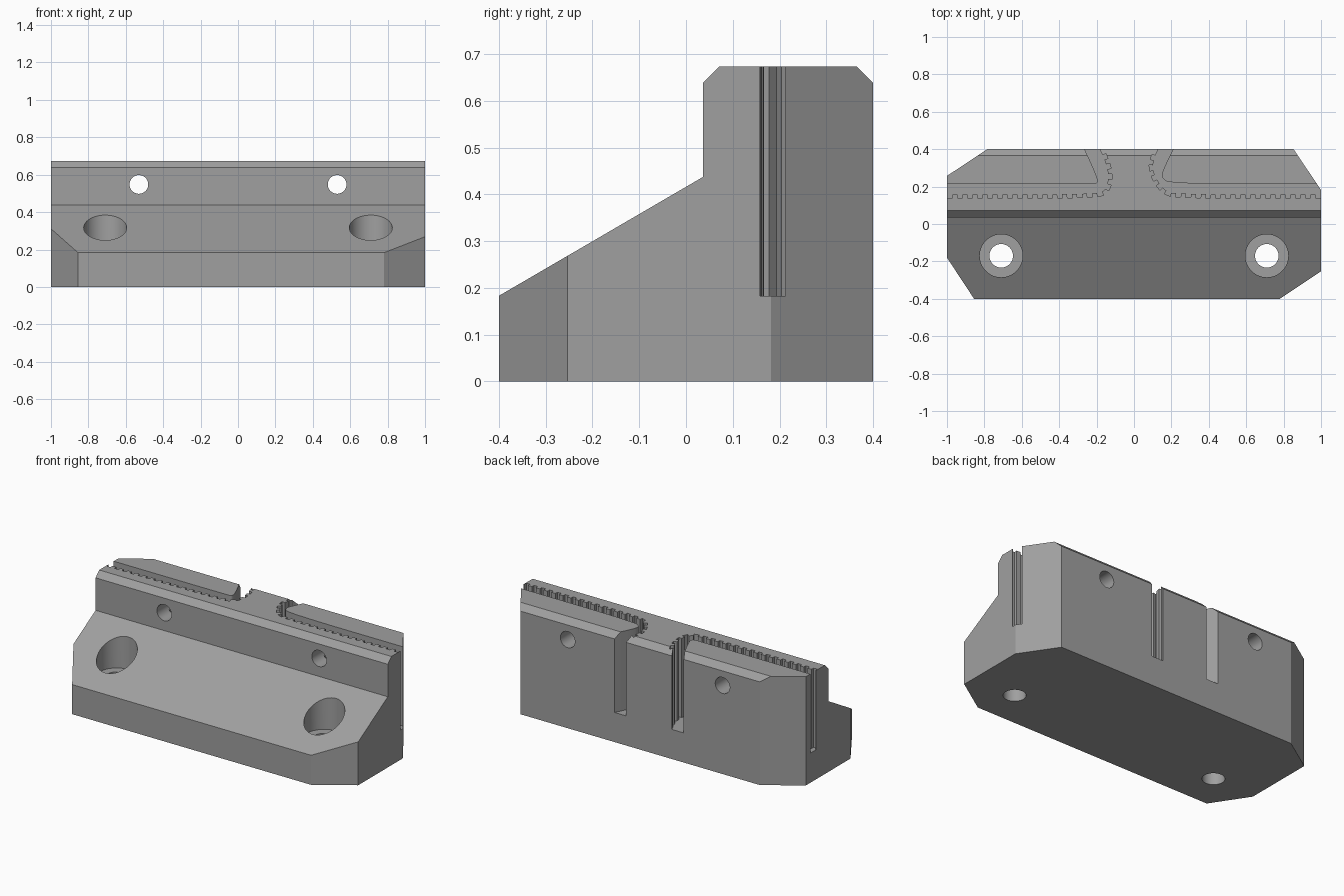
import bpy, bmesh, math
from mathutils import Vector, Matrix

if "Cube" in bpy.data.objects:
    bpy.data.objects.remove(bpy.data.objects["Cube"])

SLOT_FLOOR = 0.183
PITCH, TOOTH = 0.0533, 0.02


def prism(name, pts, lift, start, depth):
    """Extrude a 2D outline; lift maps (a, b, height) to 3D."""
    bm = bmesh.new()
    lo = [bm.verts.new(lift(a, b, start)) for a, b in pts]
    hi = [bm.verts.new(lift(a, b, start + depth)) for a, b in pts]
    bm.faces.new(lo)
    bm.faces.new(hi)
    n = len(pts)
    for i in range(n):
        j = (i + 1) % n
        bm.faces.new((lo[i], lo[j], hi[j], hi[i]))
    bmesh.ops.recalc_face_normals(bm, faces=bm.faces)
    return finish(name, bm)


def rod(name, radius, depth, matrix):
    bm = bmesh.new()
    bmesh.ops.create_cone(bm, cap_ends=True, segments=48, radius1=radius,
                          radius2=radius, depth=depth, matrix=matrix)
    return finish(name, bm)


def finish(name, bm):
    me = bpy.data.meshes.new(name)
    bm.to_mesh(me)
    bm.free()
    ob = bpy.data.objects.new(name, me)
    bpy.context.collection.objects.link(ob)
    return ob


def combine(body, tool, operation):
    bpy.context.view_layer.objects.active = body
    mod = body.modifiers.new("cut", 'BOOLEAN')
    mod.object, mod.operation, mod.solver = tool, operation, 'EXACT'
    bpy.ops.object.modifier_apply(modifier=mod.name)
    bpy.data.objects.remove(tool, do_unlink=True)


def rounded(pts, passes=3):
    """Corner-cutting smoothing that keeps both end points."""
    pts = [Vector(p) for p in pts]
    for _ in range(passes):
        out = [pts[0]]
        for a, b in zip(pts, pts[1:]):
            out += [a.lerp(b, 0.25), a.lerp(b, 0.75)]
        pts = out + [pts[-1]]
    return pts


def toothed(path, side):
    """Square-wave teeth along a path, pushed out to one side."""
    cum = [0.0]
    for a, b in zip(path, path[1:]):
        cum.append(cum[-1] + (b - a).length)

    def at(s):
        i = 0
        while i < len(path) - 2 and cum[i + 1] < s:
            i += 1
        d = (path[i + 1] - path[i]).normalized()
        return path[i] + d * (s - cum[i]), Vector((d.y, -d.x)) * side

    out = [path[0]]
    s = PITCH
    while s + PITCH / 2 < cum[-1] - 0.03:
        (p, n), (q, m) = at(s), at(s + PITCH / 2)
        out += [p, p + n * TOOTH, q + m * TOOTH, q]
        s += PITCH
    return out + [path[-1]]


# Body: side profile swept along x, then corners trimmed in plan
profile = [(-0.4, 0), (-0.4, 0.183), (0.036, 0.437), (0.036, 0.638),
           (0.071, 0.673), (0.365, 0.673), (0.4, 0.638), (0.4, 0)]
body = prism("clamp_block", profile, lambda y, z, x: (x, y, z), -1, 2)
plan = [(-0.855, -0.4), (0.78, -0.4), (1, -0.253), (1, 0.182),
        (0.853, 0.4), (-0.785, 0.4), (-1, 0.257), (-1, -0.18)]
plan_lift = lambda x, y, z: (x, y, z)
combine(body, prism("plan_trim", plan, plan_lift, -0.1, 1), 'INTERSECT')

# Toothed belt slots: toothed outer wall, plain inner wall
slots = [
    (1, [(-1.05, 0.158), (-0.21, 0.158), (-0.145, 0.18), (-0.135, 0.27),
         (-0.155, 0.34), (-0.195, 0.425)],
     [(-0.276, 0.425), (-0.2, 0.262), (-0.19, 0.215), (-0.24, 0.213), (-1.05, 0.213)]),
    (-1, [(1.05, 0.158), (0.22, 0.158), (0.16, 0.18), (0.11, 0.255),
          (0.095, 0.32), (0.14, 0.425)],
     [(0.221, 0.425), (0.155, 0.29), (0.145, 0.25), (0.19, 0.213), (1.05, 0.213)]),
]
for side, outer, inner in slots:
    outline = toothed(rounded(outer), side) + rounded(inner)
    combine(body, prism("belt_slot", outline, plan_lift, SLOT_FLOOR, 0.6), 'DIFFERENCE')

# Bolt holes with counterbores, and cross holes through the upper wall
for sx in (-1, 1):
    bolt = Matrix.Translation((sx * 0.71, -0.17, 0.2))
    combine(body, rod("bolt_hole", 0.063, 1, bolt), 'DIFFERENCE')
    bore = Matrix.Translation((sx * 0.71, -0.17, SLOT_FLOOR + 0.3))
    combine(body, rod("counterbore", 0.115, 0.6, bore), 'DIFFERENCE')
    cross = Matrix.Translation((sx * 0.53, 0.2, 0.548)) @ Matrix.Rotation(math.pi / 2, 4, 'X')
    combine(body, rod("cross_hole", 0.05, 1, cross), 'DIFFERENCE')

# Single grey finish, smooth only inside the holes
grey = bpy.data.materials.new("grey")
grey.diffuse_color = (0.35, 0.35, 0.35, 1)
grey.use_nodes = True
grey.node_tree.nodes["Principled BSDF"].inputs["Base Color"].default_value = grey.diffuse_color
body.data.materials.clear()
body.data.materials.append(grey)
for poly in body.data.polygons:
    poly.material_index = 0
body.select_set(True)
bpy.context.view_layer.objects.active = body
bpy.ops.object.shade_smooth_by_angle(angle=math.radians(20))
